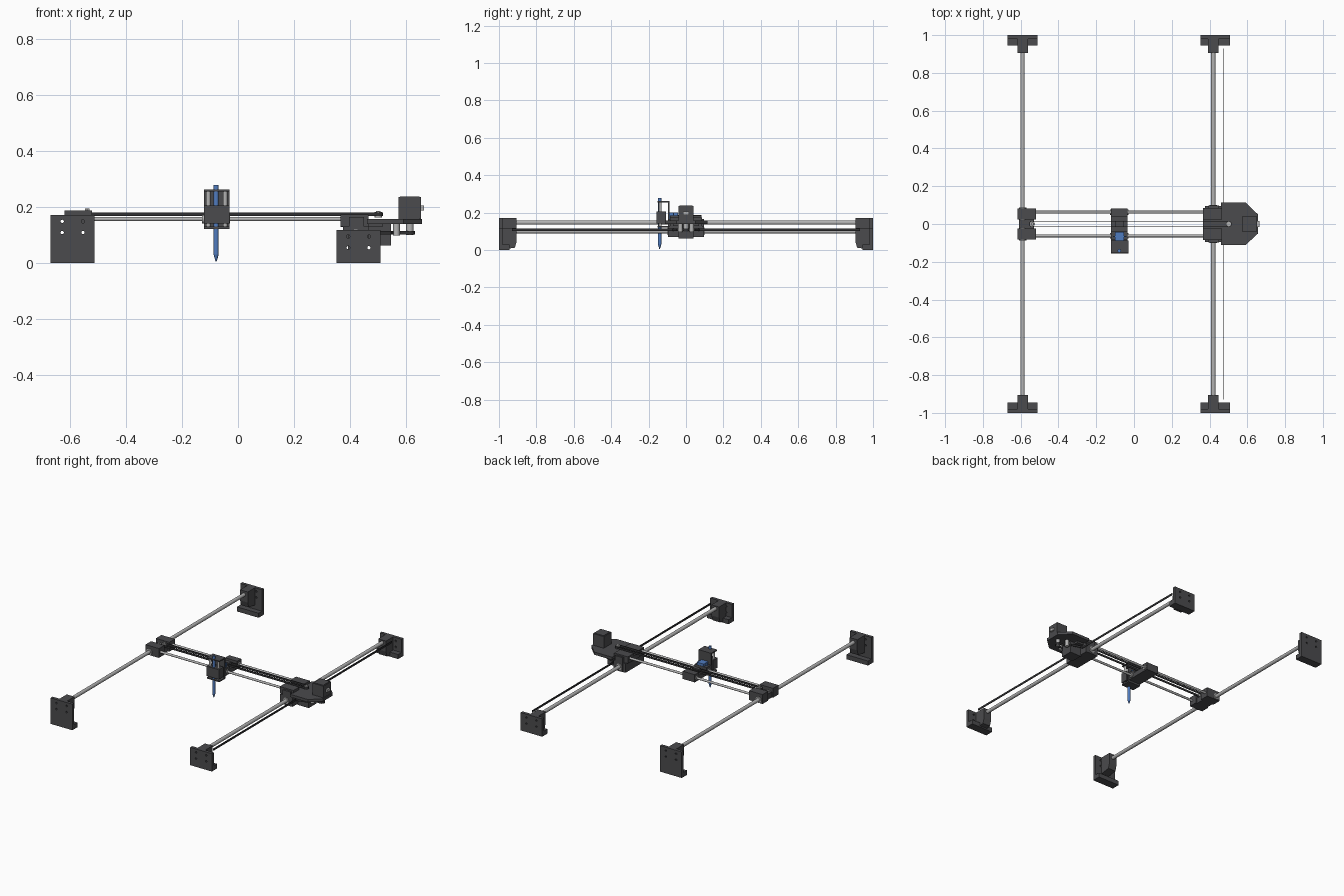
import bpy, bmesh, math
from mathutils import Vector

if "Cube" in bpy.data.objects:
    bpy.data.objects.remove(bpy.data.objects["Cube"])


def material(name, rgb):
    m = bpy.data.materials.new(name)
    m.diffuse_color = (*rgb, 1)
    m.use_nodes = True
    m.node_tree.nodes["Principled BSDF"].inputs["Base Color"].default_value = m.diffuse_color
    return m


DARK = material("dark_grey_plastic", (0.07, 0.07, 0.075))
BLACK = material("black_rubber", (0.03, 0.03, 0.032))
STEEL = material("steel", (0.45, 0.45, 0.45))
BLUE = material("blue", (0.08, 0.2, 0.52))


def finish(name, bm, mat, smooth=False):
    bmesh.ops.recalc_face_normals(bm, faces=bm.faces)
    me = bpy.data.meshes.new(name)
    bm.to_mesh(me)
    bm.free()
    ob = bpy.data.objects.new(name, me)
    bpy.context.collection.objects.link(ob)
    me.materials.append(mat)
    if smooth:
        bpy.ops.object.select_all(action='DESELECT')
        ob.select_set(True)
        bpy.context.view_layer.objects.active = ob
        bpy.ops.object.shade_smooth_by_angle()
    return ob


def box(name, x, y, z, mat=DARK):
    bm = bmesh.new()
    bmesh.ops.create_cube(bm, size=1)
    for v in bm.verts:
        v.co = [(a[0] + a[1]) / 2 + c * (a[1] - a[0]) for a, c in zip((x, y, z), v.co)]
    return finish(name, bm, mat)


def rod(name, a, b, r, mat=STEEL, r2=None, n=20):
    a, b = Vector(a), Vector(b)
    bm = bmesh.new()
    bmesh.ops.create_cone(bm, cap_ends=True, segments=n, radius1=r,
                          radius2=r if r2 is None else r2, depth=(b - a).length)
    q = (b - a).to_track_quat('Z', 'Y')
    for v in bm.verts:
        v.co = q @ v.co + (a + b) / 2
    return finish(name, bm, mat, True)


def prism(name, pts, axis, lo, hi, mat=DARK):
    """Extrude a 2D outline along axis 0 (points y,z) or axis 2 (points x,y)."""
    bm = bmesh.new()
    f = bm.faces.new([bm.verts.new((lo, *p) if axis == 0 else (*p, lo)) for p in pts])
    ext = bmesh.ops.extrude_face_region(bm, geom=[f])['geom']
    d = [0, 0, 0]
    d[axis] = hi - lo
    bmesh.ops.translate(bm, vec=d, verts=[e for e in ext if isinstance(e, bmesh.types.BMVert)])
    return finish(name, bm, mat)


def belt(name, pts, z0, z1, closed):
    bm = bmesh.new()
    cols = [(bm.verts.new((*p, z0)), bm.verts.new((*p, z1))) for p in pts]
    for i in range(len(cols) - (0 if closed else 1)):
        a, b = cols[i], cols[(i + 1) % len(cols)]
        bm.faces.new((a[0], b[0], b[1], a[1]))
    ob = finish(name, bm, BLACK)
    s = ob.modifiers.new("thickness", 'SOLIDIFY')
    s.thickness, s.offset = 0.004, 0


def arc(cx, cy, r, a0, a1, n=10):
    return [(cx + r * math.cos(math.radians(a0 + (a1 - a0) * i / n)),
             cy + r * math.sin(math.radians(a0 + (a1 - a0) * i / n))) for i in range(n + 1)]


def drill(ob, points, axis, depth=0.3):
    d = Vector((0, depth, 0)) if axis == 1 else Vector((0, 0, depth))
    for p in points:
        c = rod("hole_cutter", Vector(p) - d / 2, Vector(p) + d / 2, 0.006, n=10)
        c.hide_render = True
        c.hide_set(True)
        m = ob.modifiers.new("hole", 'BOOLEAN')
        m.operation, m.object, m.solver = 'DIFFERENCE', c, 'EXACT'


# End brackets and long rails: (side name, centre x, height, rail z)
for side, x, h, rz in (("left", -0.59, 0.172, 0.147), ("right", 0.43, 0.118, 0.10)):
    rx = x if side == "left" else 0.42
    for end, s in (("front", -1), ("back", 1)):
        n = f"{side}_{end}_"
        plate = box(n + "bracket_plate", (x - .079, x + .079),
                    sorted((s * .98, s * 1.0)), (0, h))
        drill(plate, [(x + dx, s * .99, h - dz) for dx in (-.037, .037)
                      for dz in (.023, .063)], 1, .1)
        foot = box(n + "bracket_foot", (x - .079, x + .079), sorted((s * .945, s * .982)), (0, .03))
        drill(foot, [(x + dx, s * .962, .02) for dx in (-.056, .056)], 2, .1)
        prism(n + "rail_socket", [(s * .982, h), (s * .905, h), (s * .905, h - .07),
                                  (s * .915, h - .105), (s * .982, h - .115)],
              0, rx - .028, rx + .028)
    rod(side + "_rail", (rx, -.95, rz), (rx, .95, rz), 0.0115)

# Cross rails and the looped belt running between them
for s in (-1, 1):
    rod("cross_rail", (-.56, s * .063, .157), (.42, s * .063, .157), 0.0075)
belt("cross_belt", arc(.5, 0, .015, -90, 90) + arc(-.538, 0, .015, 90, 270), .168, .181, True)
for x, top in ((-.538, .195), (.5, .186)):
    rod("cross_belt_pulley", (x, 0, .163), (x, 0, .183), .0135)
    rod("pulley_bolt", (x, 0, .18), (x, 0, top), .009, n=6)

# Left carriage riding on the left rail
box("left_carriage_base", (-.61, -.53), (-.075, .075), (.125, .162))
for s in (-1, 1):
    box("left_carriage_clamp", (-.618, -.52), sorted((s * .025, s * .083)), (.125, .187))
    rod("left_linear_bearing", (-.59, s * .02, .147), (-.59, s * .088, .147), .02)

# Right carriage and its motor plate
box("right_carriage_lower", (.375, .465), (-.095, .095), (.07, .13))
box("right_carriage_base", (.365, .515), (-.07, .07), (.128, .158))
for s in (-1, 1):
    box("right_carriage_clamp", (.365, .465), sorted((s * .025, s * .085)), (.13, .174))
    box("right_carriage_ear", (.395, .45), sorted((s * .08, s * .097)), (.07, .165))
    rod("right_linear_bearing", (.42, s * .05, .10), (.42, s * .1, .10), .02)
prism("motor_plate", [(.46, -.112), (.59, -.112), (.657, -.05), (.657, .05),
                      (.59, .115), (.46, .115)], 2, .14, .158)
box("cross_motor", (.462, .545), (-.04, .04), (.062, .142))
box("upright_motor", (.573, .652), (-.04, .04), (.155, .235))
box("upright_motor_cap", (.578, .647), (-.035, .035), (.234, .238))
box("motor_connector", (.652, .664), (-.015, .015), (.187, .205), STEEL)
rod("motor_pulley", (.613, 0, .1), (.613, 0, .145), .013)
for s in (-1, 1):
    rod("belt_idler", (.565, s * .03, .098), (.565, s * .03, .142), .012)

# Long belt with a loop out to the motor pulley
half = [(.472, -.93), (.472, -.07), (.545, -.05), (.565, -.016)]
belt("long_belt", half + arc(.613, 0, .016, -90, 90) + [(x, -y) for x, y in reversed(half)],
     .102, .115, False)

# Tool carriage on the cross rails
TX = (-.122, -.034)
box("tool_carriage_base", TX, (-.095, .083), (.135, .166))
for y in ((.04, .083), (-.04, -.085)):
    box("tool_carriage_clamp", TX, sorted(y), (.135, .186))
box("belt_clamp", (-.1, -.056), (-.012, .012), (.16, .188))
for s in (-1, 1):
    rod("tool_bearing", (-.128, s * .063, .157), (-.028, s * .063, .157), .015)

# Vertical tool slide, holding a pen between two short guide rods
box("slide_back_plate", (-.122, -.03), (-.096, -.088), (.122, .262))
box("slide_top_plate", (-.122, -.03), (-.152, -.09), (.255, .262))
box("slide_bottom_plate", (-.122, -.03), (-.152, -.09), (.122, .13))
box("pen_holder", (-.122, -.03), (-.157, -.108), (.142, .206))
for x in (-.106, -.046):
    rod("guide_rod", (x, -.138, .123), (x, -.138, .261), .008)
PX, PY = -.078, -.141
rod("pen_body", (PX, PY, .03), (PX, PY, .278), .009, BLUE)
rod("pen_tip", (PX, PY, .03), (PX, PY, .006), .009, BLUE, .002)

# Lifting servo behind the slide
box("servo_body", (-.1, -.052), (-.088, -.042), (.165, .202), BLUE)
box("servo_flange", (-.112, -.04), (-.07, -.064), (.168, .198), BLUE)
